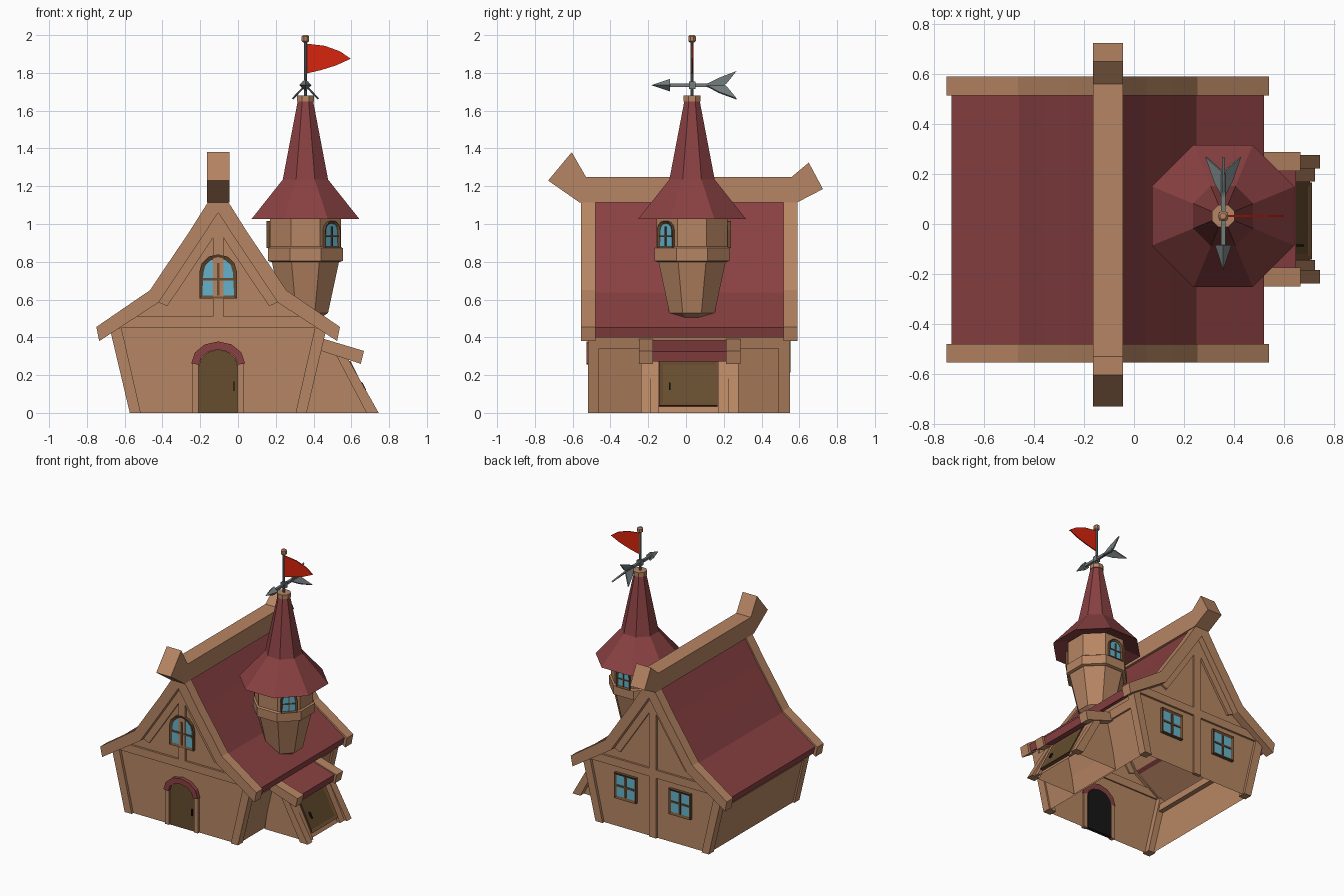
import bpy, bmesh, math
from mathutils import Matrix, Vector

if "Cube" in bpy.data.objects:
    bpy.data.objects.remove(bpy.data.objects["Cube"])


def material(name, r, g, b):
    m = bpy.data.materials.new(name)
    m.diffuse_color = (r, g, b, 1)
    m.use_nodes = True
    m.node_tree.nodes["Principled BSDF"].inputs["Base Color"].default_value = m.diffuse_color
    return m


WOOD = material("warm_wood", 0.47, 0.235, 0.125)
ROOF = material("roof_red", 0.25, 0.052, 0.054)
DOOR = material("door_brown", 0.13, 0.075, 0.028)
FRAME = material("frame_brown", 0.14, 0.07, 0.03)
GLASS = material("window_blue", 0.13, 0.45, 0.60)
METAL = material("grey_metal", 0.17, 0.20, 0.20)
FLAG = material("flag_red", 0.68, 0.017, 0.004)
BLACK = material("black", 0.008, 0.008, 0.008)
CX = -0.105            # centre line of the house
TX, TY = 0.357, 0.032  # centre of the tower


def finish(name, bm, mats, matrix=Matrix()):
    me = bpy.data.meshes.new(name)
    bm.to_mesh(me)
    bm.free()
    for m in mats:
        me.materials.append(m)
    ob = bpy.data.objects.new(name, me)
    bpy.context.collection.objects.link(ob)
    ob.matrix_world = matrix
    return ob


def prism(name, pts, lo, hi, mats, axis='y', matrix=Matrix(), inset=None, open_bottom=False):
    """Extrude a profile: (x, z) points along y, or (y, z) points along x."""
    bm = bmesh.new()
    place = (lambda p, t: (p[0], t, p[1])) if axis == 'y' else (lambda p, t: (t, p[0], p[1]))
    a = [bm.verts.new(place(p, lo)) for p in pts]
    b = [bm.verts.new(place(p, hi)) for p in pts]
    n = len(pts)
    bm.faces.new(a)
    bm.faces.new(b[::-1])
    for i in range(n):
        j = (i + 1) % n
        bm.faces.new((a[j], a[i], b[i], b[j]))
    bmesh.ops.recalc_face_normals(bm, faces=bm.faces[:])
    if inset:  # sink a panel into the face that looks along the given direction
        d, thick, depth = inset
        f = max(bm.faces, key=lambda q: q.normal.dot(Vector(d)))
        bmesh.ops.inset_individual(bm, faces=[f], thickness=thick, depth=depth)
        f.material_index = len(mats) - 1
    if open_bottom:
        low = [f for f in bm.faces if all(v.co.z < 0.001 for v in f.verts)]
        bmesh.ops.delete(bm, geom=low, context='FACES')
    return finish(name, bm, mats, matrix)


def rect(x0, x1, z0, z1):
    return [(x0, z0), (x1, z0), (x1, z1), (x0, z1)]


def lathe(name, rings, mat, n=8):
    """Stack n-sided rings of (half width across flats, z) round the tower axis."""
    bm = bmesh.new()
    loops = []
    for half, z in rings:
        r = half / math.cos(math.pi / n)
        loops.append([bm.verts.new((TX + r * math.cos((k + .5) * math.tau / n),
                                    TY + r * math.sin((k + .5) * math.tau / n), z)) for k in range(n)])
    for p, q in zip(loops, loops[1:]):
        for k in range(n):
            bm.faces.new((p[k], p[(k + 1) % n], q[(k + 1) % n], q[k]))
    bm.faces.new(loops[0][::-1])
    bm.faces.new(loops[-1])
    return finish(name, bm, [mat])


def arch(w, spring, h, n=6):
    top = [(w * math.cos(math.pi * k / n), spring + (h - spring) * math.sin(math.pi * k / n))
           for k in range(n + 1)]
    return [(-w, 0), (w, 0)] + top


def window(name, outline, h, border, loc, angle):
    """Framed window with cross bars, local front is -y."""
    m = Matrix.Translation(loc) @ Matrix.Rotation(math.radians(angle), 4, 'Z')
    w = max(p[0] for p in outline)
    prism(name, outline, -0.022, 0.01, [FRAME, GLASS], matrix=m, inset=((0, -1, 0), border, -0.01))
    b = border * 0.28
    prism(name + "_upright_bar", rect(-b, b, border * .8, h - border * .8), -0.019, -0.011, [FRAME], matrix=m)
    prism(name + "_cross_bar", rect(border * .8 - w, w - border * .8, h * .5 - b, h * .5 + b),
          -0.018, -0.011, [FRAME], matrix=m)


def gable(outer, inner):
    """Closed band over the house from right-hand (half width, z) points."""
    both = lambda c: [(CX - x, z) for x, z in c] + [(CX + x, z) for x, z in reversed(c)]
    pts = both(outer) + both(inner)[::-1]
    return [p for i, p in enumerate(pts) if p != pts[i - 1]]


OUT = [(.645, .455), (.36, .65), (.26, .80), (.155, .955), (.045, 1.13)]
INN = [(.63, .38), (.315, .585), (.215, .735), (.115, .885), (0, 1.06)]

# House shell, open underneath
half = [(.455, 0), (.557, .43), (.32, .60), (.22, .75), (.12, .90)]
shell = [(CX - x, z) for x, z in half] + [(CX, 1.08)] + [(CX + x, z) for x, z in reversed(half)]
prism("house_walls", shell, -0.5, 0.53, [WOOD], open_bottom=True)

# Main roof, barge boards and gable rafters
red_out = [(.625, .452)] + [(x - .004, z - .012) for x, z in OUT[1:]]
red_in = [(.612, .40)] + [(x + .008, z + .012) for x, z in INN[1:-1]] + [(0, 1.075)]
prism("roof", gable(red_out, red_in), -0.485, 0.52, [ROOF])
rafter_in = [(.47, .44), (.27, .565), (.175, .705), (.075, .855), (0, .97)]
for tag, y0, y1, r0, r1 in (("front", -.555, -.48, -.515, -.49), ("back", .515, .59, .52, .545)):
    prism(tag + "_barge_board", gable(OUT, INN), y0, y1, [WOOD])
    prism(tag + "_rafters", gable(INN[1:], rafter_in[1:]), r0, r1, [WOOD])
    prism(tag + "_cross_beam", rect(CX - .52, CX + .52, .45, .51), r0, r1, [WOOD])
prism("ridge_beam", [(-.53, 1.25), (-.605, 1.38), (-.73, 1.23), (-.565, 1.115), (.59, 1.115),
                     (.725, 1.185), (.65, 1.325), (.56, 1.25)], CX - .06, CX + .06, [WOOD], axis='x')
prism("front_king_post", rect(CX - .028, CX + .028, .51, 1.06), -.515, -.49, [WOOD])
prism("back_king_post", rect(CX - .03, CX + .03, 0, 1.06), .52, .545, [WOOD])

# Leaning corner posts and side wall beams
for tag, s in (("left", -1), ("right", 1)):
    side = lambda c: [(CX + s * x, z) for x, z in c]
    for end, y0, y1 in (("front", -.52, -.46), ("back", .49, .55)):
        prism(f"{end}_{tag}_corner_post", side([(.41, 0), (.468, 0), (.572, .44), (.512, .45)]), y0, y1, [WOOD])
    prism(tag + "_wall_beam", side([(.50, .34), (.548, .34), (.562, .40), (.51, .40)]), -.5, .53, [WOOD])

# Front door
at_door = Matrix.Translation((CX, 0, 0))
prism("door", arch(.105, .24, .335), -.508, -.499, [DOOR], matrix=at_door)
prism("door_inner_side", arch(.105, .24, .335), -.497, -.485, [BLACK], matrix=at_door)
ring = arch(.142, .262, .378)[2:] + arch(.103, .255, .335)[:1:-1]
prism("door_arch_trim", ring, -.528, -.49, [ROOF], matrix=at_door)
for s in (-1, 1):
    prism("door_jamb", rect(s * .119 - .016, s * .119 + .016, 0, .262), -.518, -.49, [WOOD], matrix=at_door)
prism("door_handle", rect(.08, .087, .115, .165), -.518, -.506, [BLACK], matrix=at_door)

# House windows
window("gable_window", arch(.1, .14, .235), .205, .022, (CX, -.5, .605), 0)
for tag, x in (("left", -.225), ("right", .225)):
    window(tag + "_back_window", rect(-.09, .09, 0, .19), .19, .024, (CX + x, .53, .215), 180)

# Side lean-to with sloping hatch
slope = lambda z, off=0: .705 - .5 * z + off
prism("lean_to_walls", [(.36, 0), (slope(0), 0), (slope(.31), .31), (.42, .37)], -.2, .235, [WOOD],
      open_bottom=True)
prism("lean_to_roof", [(.42, .392), (.648, .325), (.638, .272), (.42, .34)], -.18, .215, [ROOF])
for tag, y in (("front", -.212), ("back", .25)):
    prism(f"lean_to_{tag}_roof_board", [(.42, .402), (.667, .328), (.65, .26), (.42, .335)],
          y - .038, y + .038, [WOOD])
    prism(f"lean_to_{tag}_post", [(.68, 0), (.745, 0), (.578, .295), (.52, .305)], y - .027, y + .027, [WOOD])
for y0, y1 in ((-.185, -.145), (.17, .225)):
    prism("hatch_jamb", [(slope(0), 0), (slope(0, .02), 0), (slope(.29, .02), .29), (slope(.29), .29)],
          y0, y1, [WOOD])
prism("hatch", [(slope(.035), .035), (slope(.035, .025), .04), (slope(.27, .025), .275), (slope(.27), .27)],
      -.142, .167, [FRAME, DOOR], inset=((1, 0, .3), .03, -.008))
prism("hatch_handle", [(slope(.12, .015), .12), (slope(.12, .035), .12), (slope(.16, .035), .16),
                       (slope(.16, .015), .16)], -.09, -.083, [BLACK])

# Tower
lathe("tower_base", [(.065, .49), (.12, .53), (.18, .81)], WOOD)
lathe("tower_belt", [(.185, .80), (.198, .805), (.198, .872), (.187, .88)], WOOD)
lathe("tower_room", [(.187, .86), (.187, 1.05)], WOOD)
lathe("tower_roof", [(.19, 1.06), (.285, 1.027), (.12, 1.235), (.04, 1.655)], ROOF)
lathe("tower_cap", [(.045, 1.648), (.045, 1.68)], WOOD)
for tag, a in (("front_right", 45), ("back", 180), ("left", -90)):
    t = math.radians(a)
    window(tag + "_tower_window", arch(.056, .095, .145), .125, .013,
           (TX + .184 * math.sin(t), TY - .184 * math.cos(t), .872), a)

# Flag pole and flag
lathe("flag_pole", [(.008, 1.67), (.008, 1.975)], METAL)
lathe("pole_knob", [(.012, 1.962), (.02, 1.968), (.02, 1.992), (.012, 2.0)], WOOD)
prism("flag", [(.362, 1.955), (.46, 1.943), (.54, 1.914), (.597, 1.875), (.52, 1.84), (.44, 1.815),
               (.362, 1.797)], TY - .004, TY + .004, [FLAG])

# Weather vane: shaft, pointed head and three tail fins
VZ = 1.735
prism("vane_shaft", rect(TX - .009, TX + .009, VZ - .009, VZ + .009), -.11, .2, [METAL])
prism("vane_hub", rect(TX - .017, TX + .017, VZ - .02, VZ + .02), TY - .017, TY + .017, [METAL])
bm = bmesh.new()
bmesh.ops.create_cone(bm, cap_ends=True, segments=4, radius1=.033, radius2=0, depth=.1)
finish("vane_head", bm, [METAL], Matrix.Translation((TX, -.135, VZ)) @ Matrix.Rotation(math.pi / 2, 4, 'X'))
for name, angle, size in (("top", 0, .075), ("left", 137, .1), ("right", -137, .1)):
    fin = [(.08, 0), (.12, .012), (.17, size * .5), (.268, size), (.215, size * .12), (.2, 0)]
    prism(f"vane_{name}_fin", fin, -.005, .005, [METAL], axis='x',
          matrix=Matrix.Translation((TX, 0, VZ)) @ Matrix.Rotation(math.radians(angle), 4, 'Y'))
